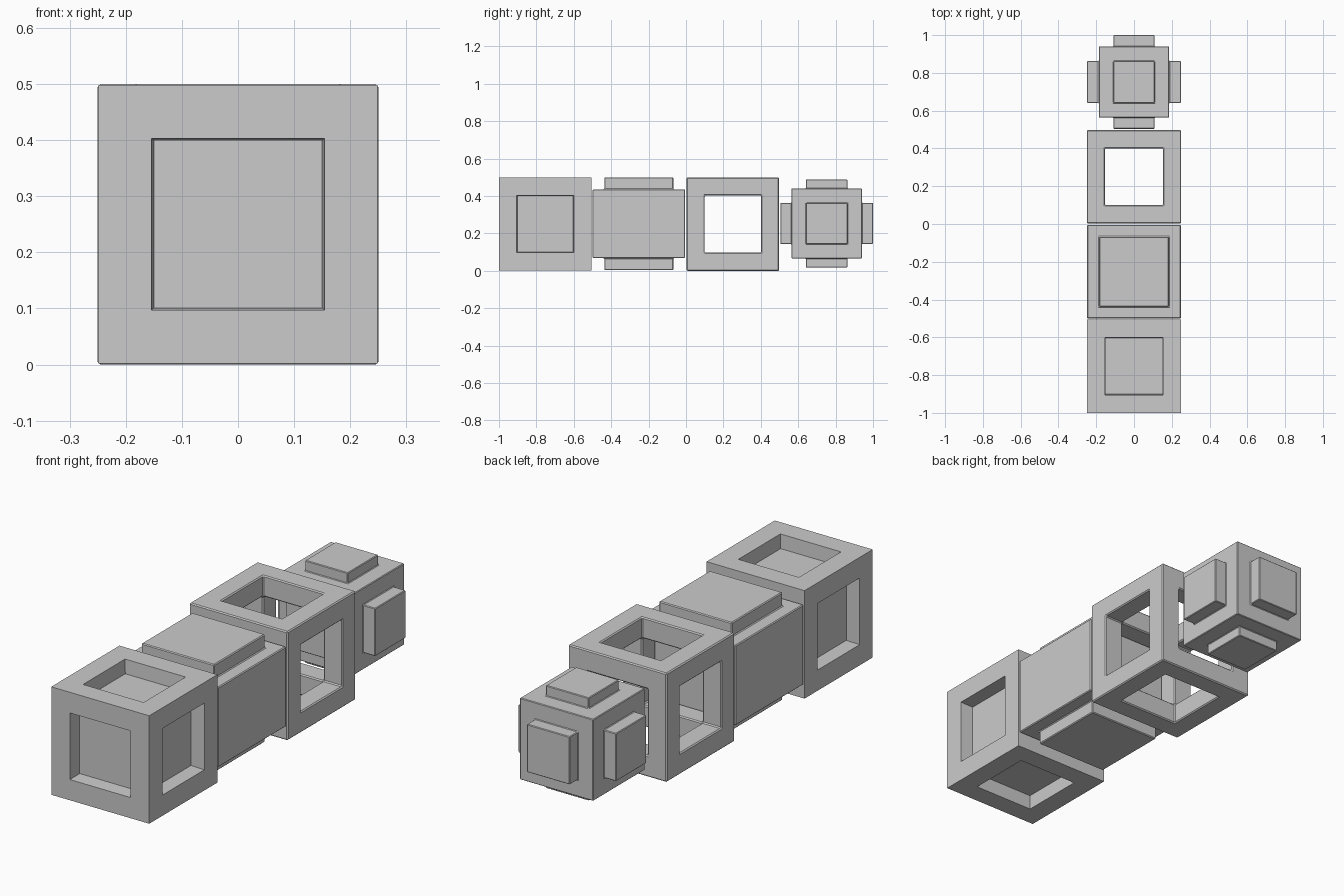
import bpy, bmesh
from mathutils import Vector

if "Cube" in bpy.data.objects:
    bpy.data.objects.remove(bpy.data.objects["Cube"])


def start_box(dims):
    bm = bmesh.new()
    bmesh.ops.create_cube(bm, size=1)
    bmesh.ops.scale(bm, vec=Vector(dims), verts=bm.verts)
    bm.normal_update()
    return bm


def inset(bm, faces, thickness, depth=0.0):
    bmesh.ops.inset_individual(bm, faces=faces, thickness=thickness,
                               depth=depth, use_even_offset=True)
    bm.normal_update()


def faces_on(bm, axes):
    return [f for f in bm.faces if any(abs(f.normal["xyz".index(a)]) > 0.9 for a in axes)]


def finish(bm, name, loc, bevel=0.0):
    bmesh.ops.recalc_face_normals(bm, faces=bm.faces)
    me = bpy.data.meshes.new(name)
    bm.to_mesh(me)
    bm.free()
    ob = bpy.data.objects.new(name, me)
    ob.location = loc
    bpy.context.collection.objects.link(ob)
    if bevel:
        mod = ob.modifiers.new("edge_chamfer", 'BEVEL')
        mod.width = bevel
        mod.segments = 1
        mod.limit_method = 'ANGLE'
    return ob


# Front block: a shallow square recess in every face
bm = start_box((0.498, 0.495, 0.496))
sides = bm.faces[:]
inset(bm, sides, 0.095)
inset(bm, sides, 0.004, -0.065)
finish(bm, "recessed_block", (0, -0.7525, 0.25))

# Second block: raised square plates on top and bottom only
bm = start_box((0.496, 0.495, 0.368))
sides = faces_on(bm, "z")
inset(bm, sides, 0.063)
inset(bm, sides, 0.0, 0.064)
finish(bm, "plated_block", (0, -0.2525, 0.252), 0.004)

# Third block: open frame, tunnels meeting at an inner cube
bm = start_box((0.5, 0.495, 0.5))
sides = bm.faces[:]
inset(bm, sides, 0.097)
inset(bm, sides, 0.0, -0.097)
bmesh.ops.delete(bm, geom=sides, context='FACES')
bmesh.ops.remove_doubles(bm, verts=bm.verts, dist=0.001)
finish(bm, "open_frame_block", (0, 0.2505, 0.25), 0.005)

# Back block: smaller cube with a raised plate on every face
bm = start_box((0.373, 0.376, 0.375))
groups = [(faces_on(bm, a), d) for a, d in (("x", 0.062), ("y", 0.06), ("z", 0.0485))]
for sides, depth in groups:
    inset(bm, sides, 0.0775)
    inset(bm, sides, 0.0, depth)
finish(bm, "studded_block", (0, 0.752, 0.2535), 0.003)
